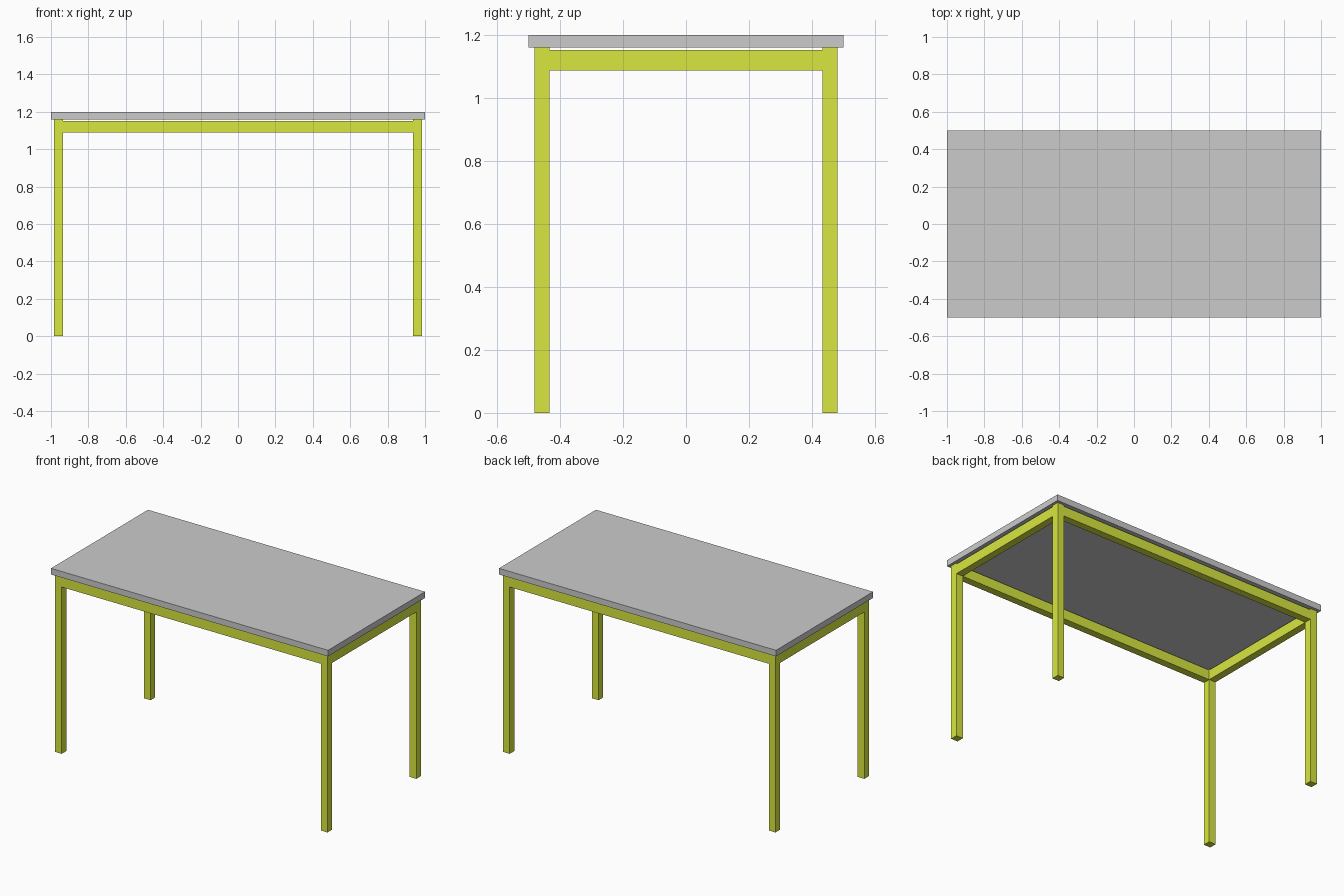
import bpy

if "Cube" in bpy.data.objects:
    bpy.data.objects.remove(bpy.data.objects["Cube"])

LEG_OUT_X, LEG_OUT_Y, LEG = 0.983, 0.482, 0.048   # outer leg faces, leg thickness
TOP_Z, UNDER_Z = 1.20, 1.16
RAIL_LOW, RAIL_HIGH = 1.088, 1.152

green = bpy.data.materials.new("green_paint")
green.diffuse_color = (0.69, 0.80, 0.05, 1)
green.use_nodes = True
green.node_tree.nodes["Principled BSDF"].inputs["Base Color"].default_value = green.diffuse_color


def box(name, center, size, mat=None):
    bpy.ops.mesh.primitive_cube_add(size=1, location=center)
    ob = bpy.context.object
    ob.name = name
    ob.scale = size
    bpy.ops.object.transform_apply(location=False, rotation=False, scale=True)
    if mat:
        ob.data.materials.append(mat)
    return ob


# Table top
box("table_top", (0, 0, (TOP_Z + UNDER_Z) / 2), (2, 1, TOP_Z - UNDER_Z))

leg_x, leg_y = LEG_OUT_X - LEG / 2, LEG_OUT_Y - LEG / 2
rail_z, rail_h = (RAIL_LOW + RAIL_HIGH) / 2, RAIL_HIGH - RAIL_LOW

# Four square legs
for sx, side in ((-1, "left"), (1, "right")):
    for sy, end in ((-1, "front"), (1, "back")):
        box(f"{end}_{side}_leg", (sx * leg_x, sy * leg_y, UNDER_Z / 2),
            (LEG, LEG, UNDER_Z), green)

# Rails between the legs, slightly below the top
for s, long_name, short_name in ((-1, "front_rail", "left_rail"), (1, "back_rail", "right_rail")):
    box(long_name, (0, s * leg_y, rail_z), (2 * leg_x - LEG, LEG, rail_h), green)
    box(short_name, (s * leg_x, 0, rail_z), (LEG, 2 * leg_y - LEG, rail_h), green)
